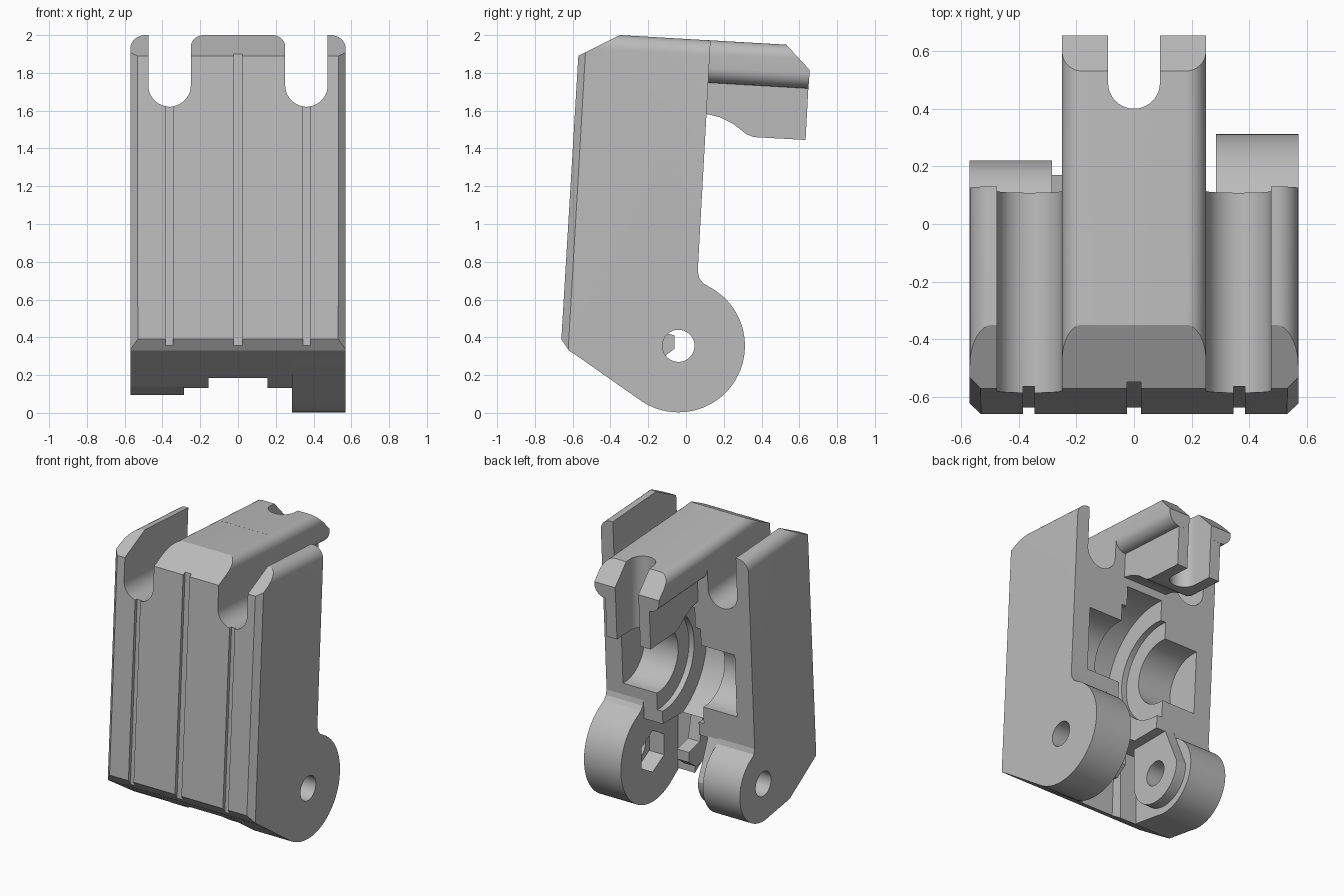
import bpy, bmesh, math
from math import cos, sin, radians
from mathutils import Vector

if "Cube" in bpy.data.objects:
    bpy.data.objects.remove(bpy.data.objects["Cube"], do_unlink=True)

grey = bpy.data.materials.new("light_grey")
grey.use_nodes = True
grey.diffuse_color = (0.5, 0.5, 0.5, 1)
grey.node_tree.nodes["Principled BSDF"].inputs["Base Color"].default_value = (0.5, 0.5, 0.5, 1)

TILT = 0.058          # the whole part leans slightly
PIVOT = (-0.04, 0.355)  # hinge axis in y, z


def prism(name, points, vec):
    """Extrude a closed planar outline along a vector."""
    bm = bmesh.new()
    face = bm.faces.new([bm.verts.new(p) for p in points])
    out = bmesh.ops.extrude_face_region(bm, geom=[face])
    moved = [g for g in out["geom"] if isinstance(g, bmesh.types.BMVert)]
    bmesh.ops.translate(bm, verts=moved, vec=Vector(vec))
    bmesh.ops.recalc_face_normals(bm, faces=bm.faces)
    mesh = bpy.data.meshes.new(name)
    bm.to_mesh(mesh)
    bm.free()
    mesh.materials.append(grey)
    ob = bpy.data.objects.new(name, mesh)
    bpy.context.scene.collection.objects.link(ob)
    return ob


def side(name, yz, x0, x1):
    return prism(name, [(x0, y, z) for y, z in yz], (x1 - x0, 0, 0))


def along_y(name, xz, y0, y1):
    return prism(name, [(x, y0, z - TILT * y0) for x, z in xz],
                 (0, y1 - y0, -TILT * (y1 - y0)))


def arc(cx, cy, r, a0, a1, n=12):
    return [(cx + r * cos(radians(a0 + (a1 - a0) * i / n)),
             cy + r * sin(radians(a0 + (a1 - a0) * i / n))) for i in range(n + 1)]


def circle(cx, cy, r, n=48):
    return arc(cx, cy, r, 0, 360, n)[:-1]


def boolean(target, other, op):
    mod = target.modifiers.new("cut", "BOOLEAN")
    mod.operation, mod.object, mod.solver = op, other, "EXACT"
    bpy.context.view_layer.objects.active = target
    bpy.ops.object.modifier_apply(modifier=mod.name)
    bpy.data.objects.remove(other, do_unlink=True)


def mirrored(half):
    return half + [(-x, v) for x, v in reversed(half)]


# Body: side outline
body = side("body", [(-0.62, 0.33), (-0.66, 0.39), (-0.57, 1.89), (-0.35, 2.0),
                     (0.13, 1.972), (0.055, 0.62), (-0.38, 0.62), (-0.4, 0.185)],
            -0.57, 0.57)
# Two round-bottomed channels between centre ridge and outer rails
half = ([(0.57, -0.3)] + arc(0.49, 1.9, 0.08, 0, 90, 8) + [(0.475, 1.98)]
        + arc(0.3625, 1.70, 0.1125, 0, -180, 20) + arc(0.18, 1.91, 0.07, 0, 90, 8))
boolean(body, along_y("channels", mirrored(half), -0.9, 0.5), "INTERSECT")
# Chamfered front corners and three thin grooves
FRONT, DEEP = -0.683, 0.025
half = [(0.57, 0.6), (0.57, FRONT + 0.04), (0.53, FRONT)]
for x, w in ((0.365, 0.02), (0.0, 0.025)):
    notch = [(x + w, FRONT), (x + w, FRONT + DEEP), (x - w, FRONT + DEEP), (x - w, FRONT)]
    half += notch if x else notch[:2]
plan = mirrored(half)
boolean(body, prism("plan", [(x, y, 0) for x, y in plan], (0, TILT * 2.2, 2.2)), "INTERSECT")
# Roller cavity with stepped rim and axle pockets, open to the back
for r, w in ((0.48, 0.14), (0.34, 0.18), (0.22, 0.44)):
    cz = 1.05
    outline = arc(0.05, cz, r, 90, 270, 32)
    if r < 0.3:
        outline += [(0.3, cz - r), (0.3, cz + r)]
    else:
        outline += arc(0.05, cz, r, 270, 450, 32)[1:-1]
    boolean(body, side("cavity", outline, -w, w), "DIFFERENCE")

# Hinge ears
px, pz = PIVOT
left = ([(-0.56, 0.29)] + arc(px, pz, 0.352, 237, 422, 40)
        + [(0.09, 0.687), (0.07, 0.715), (0.06, 0.76), (-0.2, 0.8), (-0.56, 0.8)])
right = ([(-0.56, 0.29), (-0.33, 0.14)] + arc(px, pz, 0.26, 255, 422, 40)
         + [(0.065, 0.6), (0.055, 0.64), (-0.2, 0.8), (-0.56, 0.8)])
left_ear = side("left_ear", left, 0.285, 0.57)
right_ear = side("right_ear", right, -0.57, -0.285)
pad = arc(px, pz, 0.21, 180, 360, 24) + [(0.05, 0.64), (-0.25, 0.64)]
boolean(right_ear, side("pad", pad, -0.3, -0.21), "UNION")
for ear in (left_ear, right_ear):
    # trim the ears so the axle pockets stay open
    boolean(ear, side("trim", circle(0.05, 1.05, 0.22), -0.44, 0.44), "DIFFERENCE")
    boolean(ear, side("pin_hole", circle(px, pz, 0.085), -0.7, 0.7), "DIFFERENCE")
boolean(left_ear, side("nut_pocket", arc(px, pz, 0.145, 90, 390, 5), 0.2, 0.4), "DIFFERENCE")

# Webs between the ears and the front wall
web = [(-0.56, 0.29), (-0.32, 0.132), (-0.32, 0.63), (-0.56, 0.63)]
for name, s in (("left_web", 1), ("right_web", -1)):
    side(name, web, s * 0.155, s * 0.29)

# Small catch inside the hinge gap
side("inner_catch", [(-0.45, 0.63), (-0.45, 0.32), (-0.14, 0.28), (-0.06, 0.34),
                     (-0.06, 0.41), (-0.18, 0.44), (-0.22, 0.63)], 0.02, 0.11)

# Rear arm: rounded bar on a narrow stem, notched at the tip
bar = (arc(0.17, 1.835, 0.08, -90, 0, 8) + arc(0.18, 1.91, 0.07, 0, 90, 8))
arm = along_y("rear_arm", mirrored(bar), 0.08, 0.8)
boolean(arm, side("arm_outline", [(0.0, 1.6), (0.0, 2.1), (0.4, 2.1), (0.53, 1.95),
                                  (0.655, 1.815), (0.64, 1.6)], -0.4, 0.4), "INTERSECT")
stem = side("stem", [(0.08, 1.8), (0.08, 1.585), (0.12, 1.58), (0.18, 1.565), (0.25, 1.53),
                     (0.32, 1.475), (0.36, 1.46), (0.633, 1.445), (0.652, 1.8)], -0.17, 0.17)
boolean(arm, stem, "UNION")
notch = [(0.09, 0.8)] + arc(0, 0.49, 0.09, 0, -180, 20) + [(-0.09, 0.8)]
boolean(arm, prism("tip_notch", [(x, y, 1.2) for x, y in notch], (0, 0, 1)), "DIFFERENCE")

# Smooth curved walls, keep machined edges crisp
bpy.ops.object.select_all(action="DESELECT")
for ob in bpy.context.scene.objects:
    if ob.type == "MESH":
        ob.select_set(True)
        bpy.context.view_layer.objects.active = ob
bpy.ops.object.shade_smooth_by_angle(angle=radians(20))
